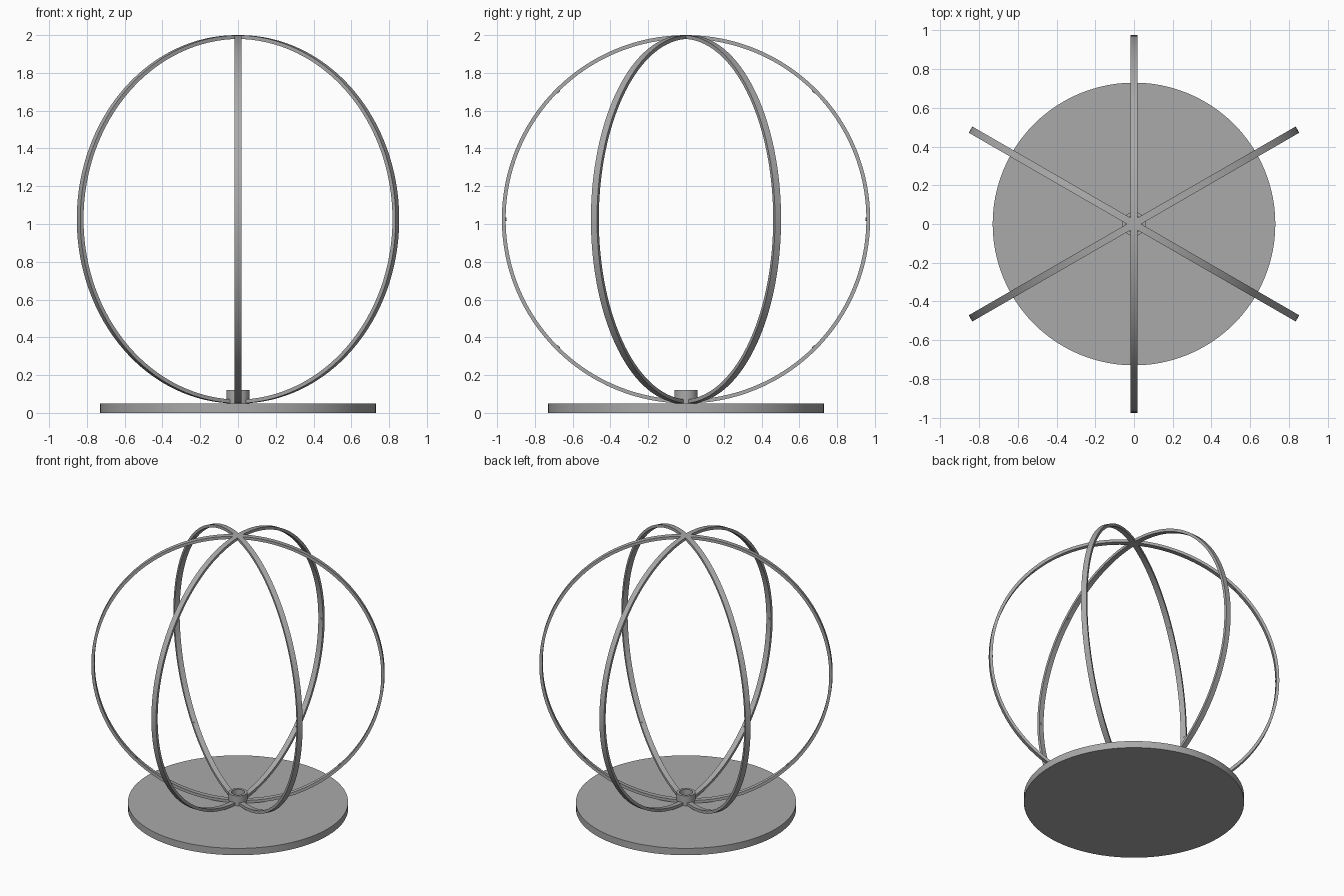
import bpy, bmesh
from math import sin, cos, pi, radians
from mathutils import Matrix

if "Cube" in bpy.data.objects:
    bpy.data.objects.remove(bpy.data.objects["Cube"], do_unlink=True)

RING_R, RING_T, RING_W, RING_Z = 0.975, 0.02, 0.037, 1.025

grey = bpy.data.materials.new("satin grey")
grey.use_nodes = True
colour = (0.4, 0.4, 0.4, 1)
grey.diffuse_color = colour
grey.node_tree.nodes["Principled BSDF"].inputs["Base Color"].default_value = colour


def lathe(name, profile, sides, matrix=Matrix()):
    """Revolve a closed (radius, height) profile around z."""
    bm = bmesh.new()
    loops = []
    for i in range(sides):
        a = 2 * pi * i / sides
        loops.append([bm.verts.new((r * cos(a), r * sin(a), z)) for r, z in profile])
    n = len(profile)
    for i in range(sides):
        a, b = loops[i], loops[(i + 1) % sides]
        for j in range(n):
            k = (j + 1) % n
            bm.faces.new((a[j], b[j], b[k], a[k]))
    bmesh.ops.transform(bm, matrix=matrix, verts=bm.verts)
    bmesh.ops.recalc_face_normals(bm, faces=bm.faces)
    return finish(name, bm)


def finish(name, bm):
    mesh = bpy.data.meshes.new(name)
    bm.to_mesh(mesh)
    bm.free()
    mesh.materials.append(grey)
    obj = bpy.data.objects.new(name, mesh)
    bpy.context.collection.objects.link(obj)
    bpy.ops.object.select_all(action="DESELECT")
    obj.select_set(True)
    bpy.context.view_layer.objects.active = obj
    bpy.ops.object.shade_smooth_by_angle(angle=radians(30))
    return obj


def rect(r0, r1, z0, z1):
    return [(r0, z0), (r1, z0), (r1, z1), (r0, z1)]


# Round base plate
bm = bmesh.new()
bmesh.ops.create_cone(bm, cap_ends=True, segments=96, radius1=0.73, radius2=0.73,
                      depth=0.05, matrix=Matrix.Translation((0, 0, 0.025)))
finish("base_plate", bm)

# Open collar that clamps the hoops to the base
lathe("hub_collar", rect(0.044, 0.062, 0.05, 0.122), 48)

# Three upright hoops crossing at the top and bottom
for i, angle in enumerate((30, 90, 150)):
    place = (Matrix.Translation((0, 0, RING_Z)) @ Matrix.Rotation(radians(angle), 4, "Z")
             @ Matrix.Rotation(pi / 2, 4, "X"))
    lathe(f"hoop_{i + 1}", rect(RING_R - RING_T, RING_R, -RING_W / 2, RING_W / 2), 128, place)

    # Small studs on the inner face of each hoop
    bm = bmesh.new()
    for step in (-1, 0, 1, 3, 4, 5):
        spot = (place @ Matrix.Rotation(step * pi / 4, 4, "Z")
                @ Matrix.Translation((RING_R - RING_T, 0, 0)) @ Matrix.Rotation(pi / 2, 4, "Y"))
        bmesh.ops.create_cone(bm, cap_ends=True, segments=12, radius1=0.01, radius2=0.01,
                              depth=0.008, matrix=spot)
    finish(f"hoop_studs_{i + 1}", bm)
